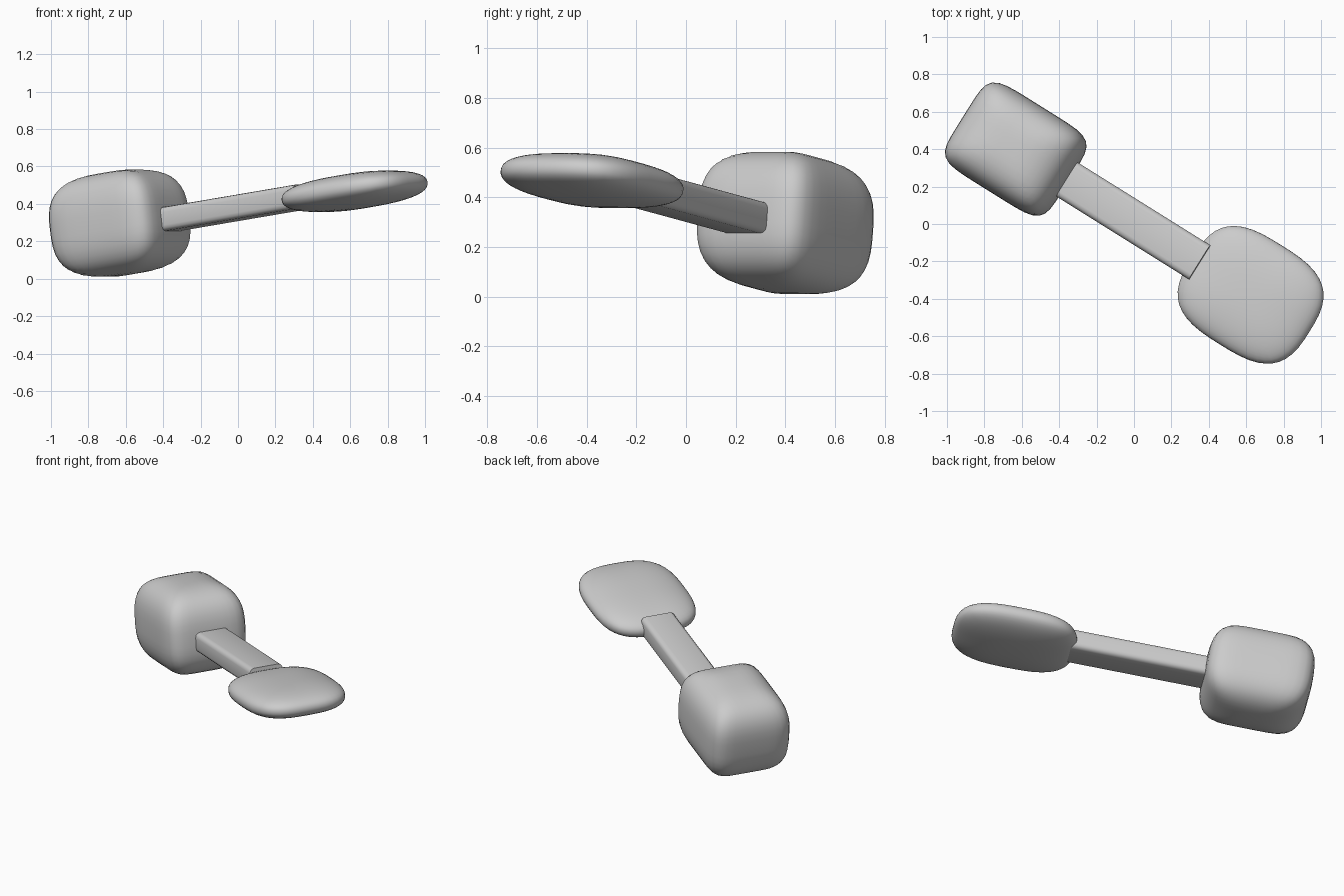
import bpy, bmesh
from math import radians
from mathutils import Matrix, Vector

if "Cube" in bpy.data.objects:
    bpy.data.objects.remove(bpy.data.objects["Cube"])

# Shared tilted axis running through the whole model
AXIS = (Matrix.Translation((0, 0.005, 0.38)) @ Matrix.Rotation(radians(-32), 4, 'Z')
        @ Matrix.Rotation(radians(-8.2), 4, 'Y'))


def finish(name, bm):
    bm.transform(AXIS)
    mesh = bpy.data.meshes.new(name)
    bm.to_mesh(mesh)
    bm.free()
    obj = bpy.data.objects.new(name, mesh)
    bpy.context.collection.objects.link(obj)
    bpy.ops.object.select_all(action='DESELECT')
    obj.select_set(True)
    bpy.context.view_layer.objects.active = obj
    bpy.ops.object.shade_smooth_by_angle(angle=radians(40))
    return obj


def rounded_block(name, centre, half, plan, side):
    """Gridded cube swollen into a soft block; plan/side set the squareness."""
    bm = bmesh.new()
    bmesh.ops.create_cube(bm, size=2)
    bmesh.ops.subdivide_edges(bm, edges=bm.edges[:], cuts=11, use_grid_fill=True)
    for v in bm.verts:
        x, y, z = (abs(c) for c in v.co)
        r = (x ** plan + y ** plan) ** (1 / plan)
        k = (r ** side + z ** side) ** (1 / side)
        v.co = Vector(c / k * h + o for c, h, o in zip(v.co, half, centre))
    return finish(name, bm)


# Heavy block at the back left, flat pad at the front right
rounded_block("heavy_block", (-0.75, 0.0, 0.024), (0.325, 0.266, 0.277), 6, 3.0)
rounded_block("flat_pad", (0.737, 0.005, -0.018), (0.375, 0.312, 0.092), 3, 2.4)

# Flat bar joining them
bm = bmesh.new()
bmesh.ops.create_cube(bm, size=1)
bmesh.ops.scale(bm, vec=(0.97, 0.215, 0.128), verts=bm.verts)
bmesh.ops.translate(bm, vec=(-0.065, 0.008, 0), verts=bm.verts)
long_edges = [e for e in bm.edges
              if abs(e.verts[0].co.x - e.verts[1].co.x) > 0.5]
bmesh.ops.bevel(bm, geom=long_edges, offset=0.03, segments=3, profile=0.5, affect='EDGES')
finish("connecting_bar", bm)
